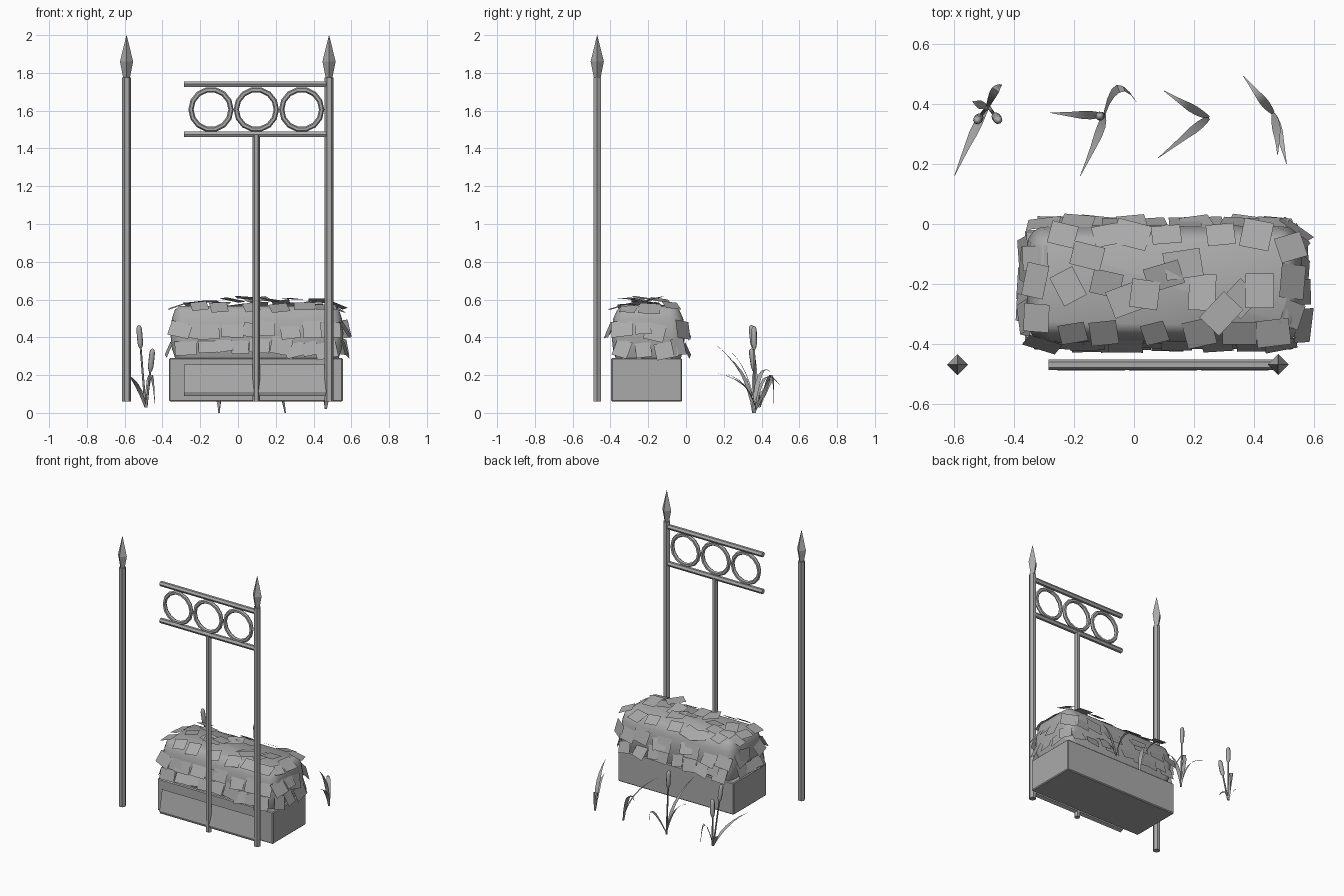
import bpy, bmesh, math, random
from mathutils import Vector as V

random.seed(7)
if "Cube" in bpy.data.objects:
    bpy.data.objects.remove(bpy.data.objects["Cube"])

GREY = (0.4, 0.4, 0.4, 1)
mat = bpy.data.materials.new("plain grey")
mat.use_nodes = True
mat.diffuse_color = GREY
mat.node_tree.nodes["Principled BSDF"].inputs["Base Color"].default_value = GREY


def finish(name, bm, smooth=None, normals=True):
    if normals:
        bmesh.ops.recalc_face_normals(bm, faces=bm.faces)
    me = bpy.data.meshes.new(name)
    bm.to_mesh(me)
    bm.free()
    me.materials.append(mat)
    ob = bpy.data.objects.new(name, me)
    bpy.context.collection.objects.link(ob)
    if smooth:
        bpy.ops.object.select_all(action='DESELECT')
        ob.select_set(True)
        bpy.context.view_layer.objects.active = ob
        bpy.ops.object.shade_smooth_by_angle(angle=math.radians(smooth))
    return ob


def loft(bm, loops):
    """Bridge equal loops of points and cap both ends."""
    rings = [[bm.verts.new(p) for p in loop] for loop in loops]
    n = len(rings[0])
    for a, b in zip(rings, rings[1:]):
        for i in range(n):
            j = (i + 1) % n
            bm.faces.new((a[i], a[j], b[j], b[i]))
    bm.faces.new(rings[0][::-1])
    bm.faces.new(rings[-1])


def spin(name, base, axis, profile, sides=6, smooth=None):
    """Turned part: profile is (radius, distance along axis)."""
    rot = V(axis).to_track_quat('Z', 'Y')
    bm = bmesh.new()
    loft(bm, [[V(base) + rot @ V((r * math.cos(k * math.tau / sides),
                                  r * math.sin(k * math.tau / sides), t))
               for k in range(sides)] for r, t in profile])
    return finish(name, bm, smooth)


def rounded_rect(hx, hy, r, z, n=4):
    """Rounded rectangle loop around the hedge centre."""
    pts = []
    for q, (sx, sy) in enumerate(((1, 1), (-1, 1), (-1, -1), (1, -1))):
        for k in range(n + 1):
            a = math.pi / 2 * (q + k / n)
            pts.append(V((0.1 + sx * (hx - r) + r * math.cos(a),
                          -0.2 + sy * (hy - r) + r * math.sin(a), z)))
    return pts


# Fence posts with spear finials
FY = -0.47
for side, x in (("right", -0.59), ("left", 0.482)):
    spin(side + "_post", (x, FY, 0.06), (0, 0, 1), ((0.024, 0), (0.024, 1.715)))
    spin(side + "_finial", (x, FY, 1.77), (0, 0, 1),
         ((0.017, 0), (0.035, 0.09), (0.0005, 0.23)), 4)
spin("middle_post", (0.097, FY, 0.06), (0, 0, 1), ((0.02, 0), (0.02, 1.41)))

# Rails and rings
for part, z in (("upper", 1.74), ("lower", 1.475)):
    spin(part + "_rail", (-0.285, FY, z), (1, 0, 0), ((0.018, 0), (0.018, 0.755)))
for i in range(3):
    bpy.ops.mesh.primitive_torus_add(
        major_segments=14, minor_segments=6, major_radius=0.106, minor_radius=0.014,
        location=(-0.143 + 0.24 * i, -0.477, 1.606), rotation=(math.pi / 2, 0, 0))
    ring = bpy.context.object
    ring.name = "fence_ring_%d" % (i + 1)
    ring.data.materials.append(mat)

# Sloping kick panel at the foot of the fence
bm = bmesh.new()
section = ((-0.455, 0.255), (-0.485, 0.11), (-0.477, 0.09), (-0.455, 0.1))
loft(bm, [[V((x, y, z)) for y, z in section] for x in (-0.285, 0.47)])
finish("kick_panel", bm)

# Planter box
bm = bmesh.new()
bmesh.ops.create_cube(bm, size=1)
bmesh.ops.scale(bm, vec=(0.92, 0.376, 0.23), verts=bm.verts)
bmesh.ops.translate(bm, vec=(0.095, -0.208, 0.175), verts=bm.verts)
bmesh.ops.bevel(bm, geom=bm.edges[:], offset=0.006, segments=1, affect='EDGES')
finish("planter_box", bm)

# Hedge body
bm = bmesh.new()
loft(bm, [rounded_rect(*s) for s in (
    (0.43, 0.17, 0.05, 0.28), (0.45, 0.187, 0.06, 0.34), (0.458, 0.195, 0.07, 0.42),
    (0.45, 0.185, 0.07, 0.5), (0.435, 0.165, 0.05, 0.545), (0.41, 0.14, 0.02, 0.565))])
finish("hedge_body", bm, 50)


# Hedge leaf cards
def card(bm, centre, along, down, w, h):
    roll = random.uniform(-0.3, 0.3)
    nrm = along.cross(down).normalized()
    a = along * math.cos(roll) + nrm.cross(along) * math.sin(roll)
    d = nrm.cross(a)
    bm.faces.new([bm.verts.new(centre + a * w * i + d * h * j)
                  for i, j in ((-.5, -.5), (.5, -.5), (.5, .5), (-.5, .5))])


def leaf_row(bm, hx, hy, z, count, tilt, out):
    loop = rounded_rect(hx, hy, 0.07, z)
    edges = [(p, q) for p, q in zip(loop, loop[1:] + loop[:1])]
    total = sum((q - p).length for p, q in edges)
    for i in range(count):
        s = (i + random.uniform(0.1, 0.9)) * total / count
        for p, q in edges:
            if s <= (q - p).length:
                break
            s -= (q - p).length
        along = (q - p).normalized()
        normal = V((along.y, -along.x, 0))
        t = tilt + random.uniform(-0.18, 0.18)
        down = normal * math.sin(t) - V((0, 0, math.cos(t)))
        centre = p + along * s + normal * out + V((0, 0, random.uniform(-0.015, 0.015)))
        card(bm, centre, along, down, random.uniform(0.08, 0.12), random.uniform(0.075, 0.1))


bm = bmesh.new()
leaf_row(bm, 0.45, 0.187, 0.345, 26, 0.4, 0.02)
leaf_row(bm, 0.455, 0.192, 0.44, 24, 0.4, 0.015)
leaf_row(bm, 0.43, 0.165, 0.565, 18, 1.1, 0.0)
for i in range(11):
    turn = random.uniform(0, math.tau)
    along = V((math.cos(turn), math.sin(turn), random.uniform(-0.2, 0.2))).normalized()
    down = V((-along.y, along.x, random.uniform(-0.25, 0.25))).normalized()
    centre = V((-0.22 + 0.064 * i, random.uniform(-0.3, -0.1), random.uniform(0.58, 0.61)))
    card(bm, centre, along, down, random.uniform(0.09, 0.13), random.uniform(0.08, 0.1))
finish("hedge_leaves", bm, normals=False)


# Reeds: arching blades and bulrush heads
def blade(bm, base, bend, tip, width):
    base, bend, tip = V(base), V(bend), V(tip)
    side = V((base.y - tip.y, tip.x - base.x, 0)).normalized()
    prev = None
    for k in range(7):
        t = k / 6
        p = base * (1 - t) ** 2 + bend * 2 * t * (1 - t) + tip * t * t
        w = side * width * (0.03 + 0.5 * min(1, 0.4 + 2 * t, 2 * (1 - t)))
        pair = [bm.verts.new(p - w), bm.verts.new(p + w)]
        if prev:
            bm.faces.new((prev[0], prev[1], pair[1], pair[0]))
        prev = pair


# Each clump: base, then (bend, tip) for each blade
clumps = (
    ((-0.49, 0.39, 0.03), (((-0.53, 0.33, 0.18), (-0.6, 0.16, 0.21)),
                           ((-0.46, 0.47, 0.36), (-0.44, 0.465, 0.05)),
                           ((-0.52, 0.4, 0.12), (-0.54, 0.41, 0.12)))),
    ((-0.1, 0.365, 0.01), (((-0.1, 0.33, 0.22), (-0.18, 0.16, 0.36)),
                           ((-0.15, 0.36, 0.25), (-0.28, 0.372, 0.26)),
                           ((-0.06, 0.52, 0.33), (0.01, 0.405, 0.06)))),
    ((0.25, 0.355, 0.0), (((0.23, 0.34, 0.2), (0.08, 0.22, 0.3)),
                          ((0.2, 0.38, 0.28), (0.1, 0.445, 0.22)))),
    ((0.465, 0.37, 0.02), (((0.48, 0.33, 0.18), (0.51, 0.2, 0.21)),
                           ((0.48, 0.33, 0.25), (0.48, 0.23, 0.33)),
                           ((0.44, 0.4, 0.28), (0.365, 0.495, 0.15)))))
for i, (base, blades) in enumerate(clumps):
    bm = bmesh.new()
    for bend, tip in blades:
        blade(bm, base, bend, tip, 0.026)
    finish("reed_blades_%d" % (i + 1), bm, 40, normals=False)

bulrushes = (((-0.49, 0.39, 0.03), (-0.525, 0.345, 0.465)),
             ((-0.485, 0.39, 0.03), (-0.452, 0.345, 0.34)),
             ((-0.1, 0.365, 0.0), (-0.115, 0.36, 0.46)))
for i, (base, top) in enumerate(bulrushes):
    axis = V(top) - V(base)
    n = axis.length
    spin("bulrush_%d" % (i + 1), base, axis,
         ((0.006, 0), (0.005, n - 0.125), (0.011, n - 0.115), (0.015, n - 0.095),
          (0.015, n - 0.025), (0.011, n - 0.006), (0.002, n)), 8, 50)
